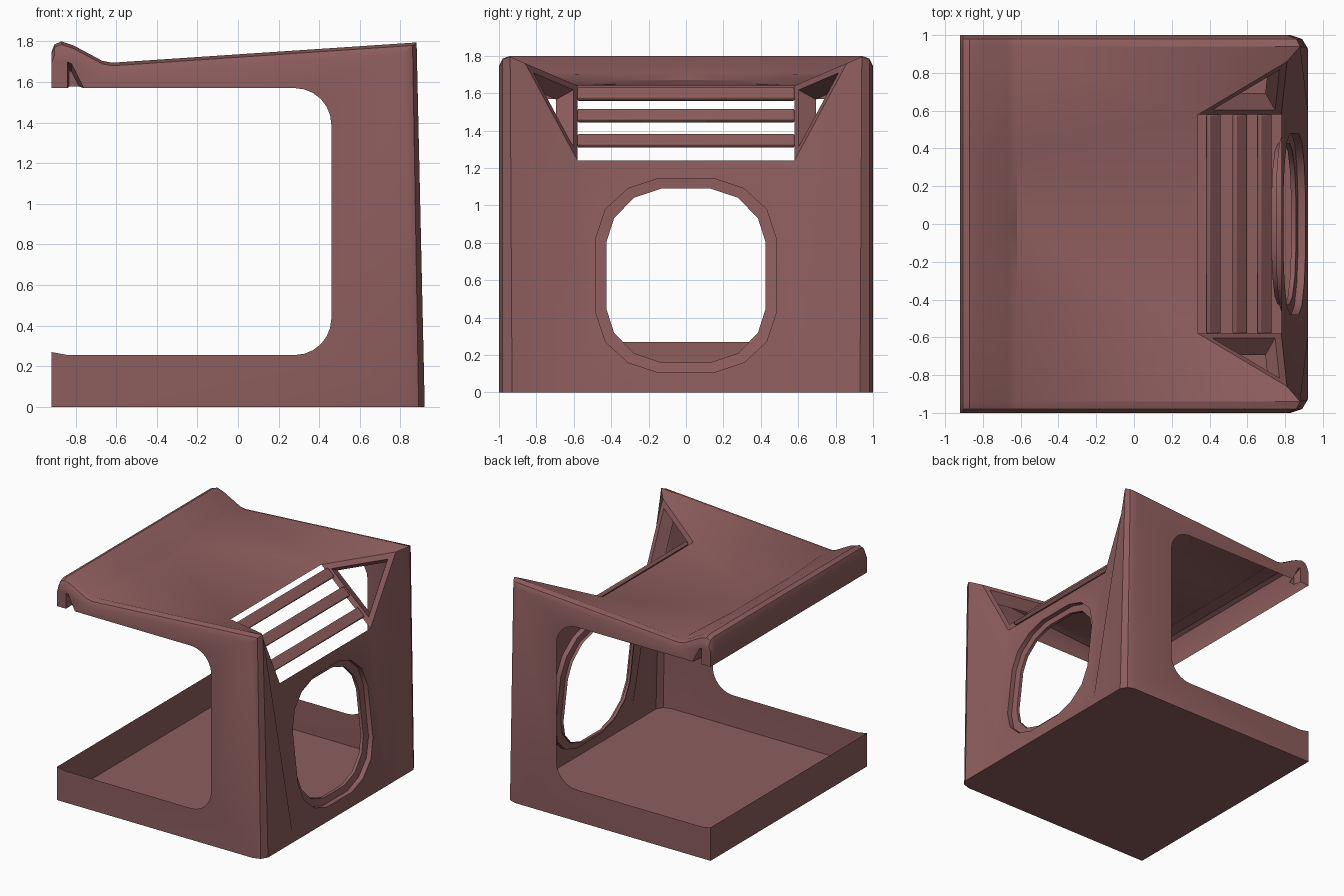
import bpy, bmesh, math
from mathutils import Vector as V

if "Cube" in bpy.data.objects:
    bpy.data.objects.remove(bpy.data.objects["Cube"])

mat = bpy.data.materials.new("dusty_red")
mat.diffuse_color = (0.27, 0.11, 0.11, 1)
mat.use_nodes = True
mat.node_tree.nodes["Principled BSDF"].inputs["Base Color"].default_value = mat.diffuse_color


def build(name, faces):
    """One half (y >= 0) of a sheet part, mirrored across y."""
    bm = bmesh.new()
    for f in faces:
        bm.faces.new([bm.verts.new(p) for p in f])
    bmesh.ops.remove_doubles(bm, verts=bm.verts, dist=0.0005)
    bmesh.ops.triangulate(bm, faces=[f for f in bm.faces if len(f.verts) > 4])
    bmesh.ops.recalc_face_normals(bm, faces=bm.faces)
    me = bpy.data.meshes.new(name)
    bm.to_mesh(me)
    bm.free()
    me.materials.append(mat)
    ob = bpy.data.objects.new(name, me)
    bpy.context.collection.objects.link(ob)
    m = ob.modifiers.new("mirror", 'MIRROR')
    m.use_axis = (False, True, False)
    bpy.context.view_layer.objects.active = ob
    ob.select_set(True)
    bpy.ops.object.shade_smooth_by_angle(angle=math.radians(30))
    ob.select_set(False)
    return ob


def strip(a, b, closed=False):
    n = len(a)
    return [[a[i], a[(i + 1) % n], b[(i + 1) % n], b[i]]
            for i in range(n if closed else n - 1)]


# Shared corner points
A, B, C = V((.34, .58, 1.64)), V((.78, .58, 1.24)), V((.81, .86, 1.76))
D = V((.92, .6, 0))
top = [V((.88, .94, 1.795)), V((.86, .98, 1.78)), V((.81, 1, 1.74))]
bot = [V((.92, .93, 0)), V((.89, .98, 0)), V((.83, 1, 0))]

# Roof with raised left lip and rounded side edge
lip = [(-.92, 1.57), (-.92, 1.745), (-.905, 1.785), (-.87, 1.80),
       (-.81, 1.78), (-.67, 1.705), (-.62, 1.695)]


def lip_at(y, drop):
    return [V((x, y, z - (drop if i else 0))) for i, (x, z) in enumerate(lip)]


l0, l1 = lip_at(0, 0), lip_at(.38, 0)
for l in (l0, l1):
    l[-1].z = 1.67
l2, l3, l4 = lip_at(.94, 0), lip_at(.98, .015), lip_at(1, .055)
roof = strip(l0, l1) + strip(l1, l2) + strip(l2, l3) + strip(l3, l4)
roof += [[l0[-1], l1[-1], A, V((A.x, 0, A.z))],
         [l1[-1], l2[-1], A], [l2[-1], top[0], C, A],
         [l2[-1], l3[-1], top[1], top[0]], [l3[-1], l4[-1], top[2], top[1]]]

# C-shaped side wall with a small notch under the lip
notch = [(-.84, 1.57), (-.84, 1.70), (-.82, 1.69), (-.76, 1.57)]


def arc(cx, cz, a0):
    return [(cx + .18 * math.cos(math.radians(a0 - 15 * i)),
             cz + .18 * math.sin(math.radians(a0 - 15 * i))) for i in range(7)]


inner = notch + arc(.28, 1.39, 90) + arc(.28, .435, 0) + [(-.84, .255), (-.92, .27)]
side = [V((x, 1, z)) for x, z in inner]
outline = side + [V((-.92, 1, 0)), bot[2], top[2]] + l4[::-1]
n1 = [V((x, 1, z)) for x, z in notch]
n2 = [V((-.82 + (x + .82) * .6, .93, 1.59 + (z - 1.59) * .6)) for x, z in notch]
walls = [outline] + strip(n1, n2) + [n2]

# Rounded corner pillars and floor tray
walls += strip(bot, top) + [[D, bot[0], top[0], C], [D, B, C]]
walls += [[V((-.92, 0, 0)), V((-.92, 1, 0)), V((-.92, 1, .27)), V((-.92, 0, .27))],
          [V((-.92, 0, 0)), V((.92, 0, 0)), D] + bot + [V((-.92, 1, 0))]]


# Leaning end panel with a recessed 16-sided window
def panel_x(z):
    return .92 - .14 * z / 1.24


def window(quarter, depth):
    up = [(0, quarter[0][1])] + quarter
    pts = [(y, .625 + h) for y, h in up] + [(y, .625 - h) for y, h in up[::-1]]
    return [V((panel_x(z) - depth, y, z)) for y, z in pts]


wide = [(.16, .515), (.31, .465), (.43, .355), (.48, .205)]
small = [(.13, .465), (.28, .415), (.385, .305), (.425, .18)]
w0, w1, w2, w3 = window(wide, 0), window(wide, .04), window(small, .045), window(small, .07)
panel = [[V((D.x, 0, 0)), D, B, V((B.x, 0, B.z))] + w0]
panel += strip(w0, w1) + strip(w1, w2) + strip(w2, w3)

# Triangular framed pockets beside the vent
n = (B - A).cross(C - A).normalized()
mid = (A + B + C) / 3
p0 = [A, B, C]
p1 = [mid + (p - mid) * .76 for p in p0]
p2 = [mid + (p - mid) * .66 - n * .10 for p in p0]
pocket = strip(p0, p1, True) + strip(p1, p2, True)

build("shell", roof + walls + panel + pocket)

# Vent slats
for i, (x, z) in enumerate([(.42, 1.595), (.56, 1.48), (.69, 1.345)]):
    bpy.ops.mesh.primitive_cube_add(size=1, location=(x, 0, z),
                                    rotation=(0, math.atan2(.40, .44), 0))
    ob = bpy.context.object
    ob.name = f"vent_slat_{i + 1}"
    ob.scale = (.085, 1.16, .03)
    bpy.ops.object.transform_apply(location=False, rotation=False, scale=True)
    ob.data.materials.append(mat)
    b = ob.modifiers.new("bevel", 'BEVEL')
    b.width, b.segments = .008, 2
    bpy.ops.object.shade_smooth_by_angle(angle=math.radians(30))
    ob.select_set(False)
